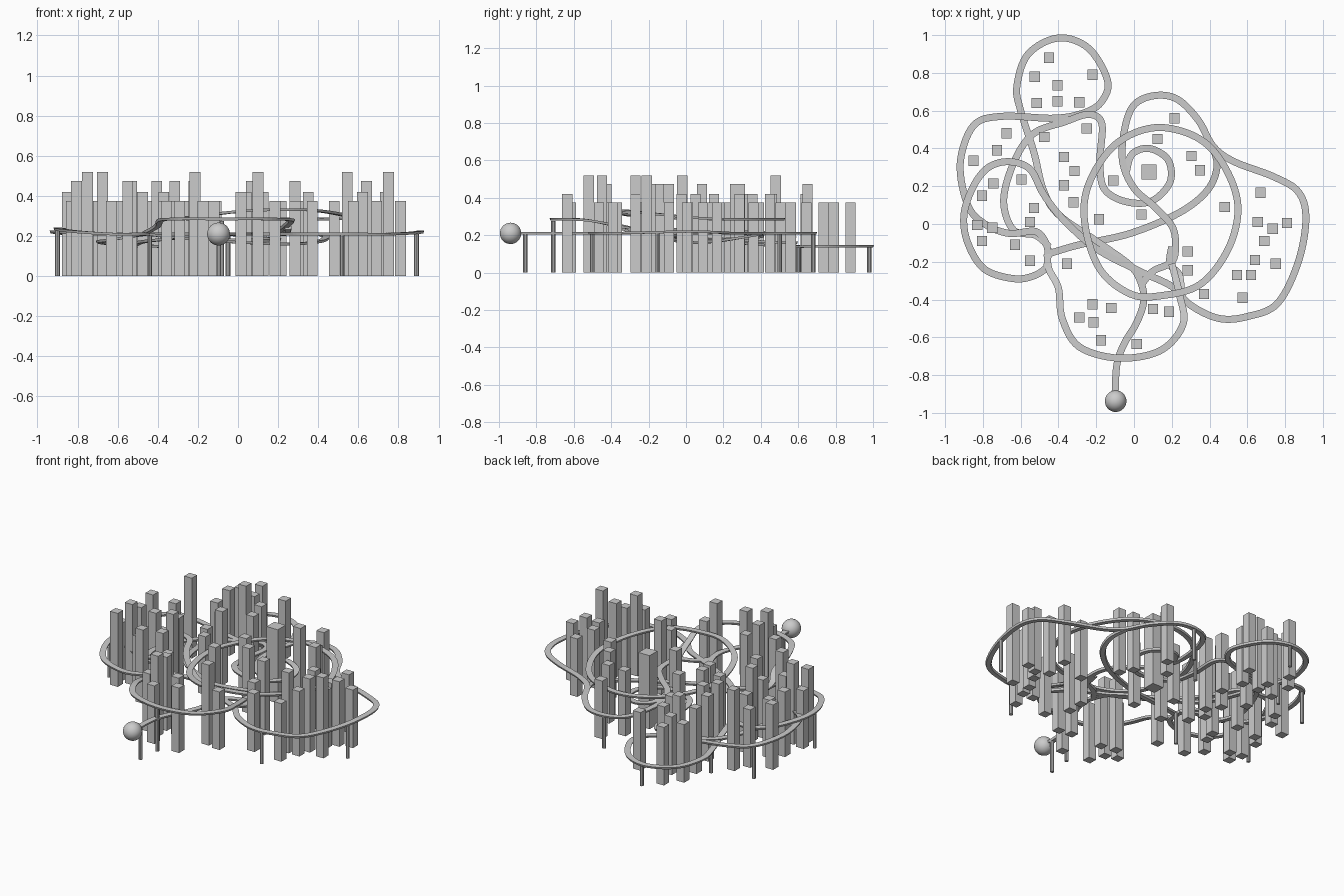
import bpy, bmesh, math
from mathutils import Vector

if "Cube" in bpy.data.objects:
    bpy.data.objects.remove(bpy.data.objects["Cube"])


def finish(name, bm, smooth=False):
    bmesh.ops.recalc_face_normals(bm, faces=bm.faces)
    for f in bm.faces:
        f.smooth = smooth
    me = bpy.data.meshes.new(name)
    bm.to_mesh(me)
    bm.free()
    ob = bpy.data.objects.new(name, me)
    bpy.context.collection.objects.link(ob)
    return ob


def spline(pts, closed, steps=8):
    """Smooth path through points given in hundredths of a unit."""
    p = [Vector(q) / 100 for q in pts]
    n = len(p)
    get = (lambda i: p[i % n]) if closed else (lambda i: p[max(0, min(n - 1, i))])
    out = []
    for i in range(n if closed else n - 1):
        a, b, c, d = (get(i + k) for k in (-1, 0, 1, 2))
        for s in range(steps):
            t = s / steps
            out.append(0.5 * (2 * b + (c - a) * t + (2 * a - 5 * b + 4 * c - d) * t * t
                              + (3 * b - a - 3 * c + d) * t ** 3))
    if not closed:
        out.append(p[-1])
    return out


def road(name, pts, closed=False, width=0.037, thick=0.013):
    path = spline(pts, closed)
    n = len(path)
    bm = bmesh.new()
    rings = []
    for i, c in enumerate(path):
        a = path[(i - 1) % n] if closed else path[max(i - 1, 0)]
        b = path[(i + 1) % n] if closed else path[min(i + 1, n - 1)]
        d = b - a
        side = Vector((-d.y, d.x, 0)).normalized() * width / 2
        rings.append([bm.verts.new(c + side * u + Vector((0, 0, v * thick / 2)))
                      for u, v in ((1, 1), (-1, 1), (-0.75, -1), (0.75, -1))])
    for i in range(n if closed else n - 1):
        r, s = rings[i], rings[(i + 1) % n]
        for k in range(4):
            bm.faces.new((r[k], r[(k + 1) % 4], s[(k + 1) % 4], s[k]))
    if not closed:
        bm.faces.new(rings[0])
        bm.faces.new(rings[-1])
    return finish(name, bm)


def tower(name, x, y, h, w=0.054):
    bm = bmesh.new()
    bmesh.ops.create_cube(bm, size=1)
    bmesh.ops.scale(bm, vec=(w, w, h), verts=bm.verts)
    bmesh.ops.translate(bm, vec=(x, y, h / 2), verts=bm.verts)
    finish(name, bm)


def post(bm, x, y, z0, z1, r):
    v = bmesh.ops.create_cone(bm, cap_ends=True, segments=10, radius1=r, radius2=r,
                              depth=z1 - z0)["verts"]
    bmesh.ops.translate(bm, vec=(x, y, (z0 + z1) / 2), verts=v)


# Towers grouped by height, positions in hundredths
towers = {
    0.375: [(-45, 88), (-52.5, 78), (-40.5, 73.5), (-29, 64.5), (-22, 79), (-25, 50.5),
            (-72.5, 39), (-74.5, 21.5), (-59.5, 23.5), (-37, 20.5), (-32, 11.5), (-55, 1),
            (-83, -0.5), (-63, -11), (-35.5, -21), (-11, 23), (-18.5, 2.5), (21.5, 56),
            (30.5, 36), (48, 9), (67, 16.5), (65.5, 1), (81, 0.5), (69, -9),
            (57.5, -39), (37, -37), (28.5, -24.5), (18.5, -46.5), (-29, -49.5),
            (-12, -44.5), (-17.5, -61.5)],
    0.42: [(-85, 33.5), (-47.5, 46), (-51.5, 64), (-80.5, 15), (4, 5), (35, 28.5),
           (73.5, -2.5), (62, -27), (1.5, -63.5), (-37, 35.5), (12.5, 45)],
    0.475: [(-80.5, -9), (-55, -19.5), (-40.5, 65), (-31.5, 28), (28.5, -14.5),
            (64, -19), (-22, -42.5), (-53, 8.5)],
    0.52: [(-67.5, 48), (-75, -2), (54.5, -27), (75, -21), (10, -45), (-21.5, -52)],
}
for h, spots in towers.items():
    for i, (x, y) in enumerate(spots):
        tower(f"tower_{int(h * 1000)}_{i}", x / 100, y / 100, h)
tower("central_tower", 0.08, 0.275, 0.475, 0.08)

# Elevated roads
road("entry_and_west_road", [
    (-10, -90, 21), (-9, -74, 21), (-5, -63, 21), (1, -53, 21), (5, -42, 21), (4, -32, 21),
    (-2, -22, 21), (-20, -9, 20), (-40, 5, 18), (-48, 18, 17), (-53, 38, 15), (-60, 60, 14),
    (-62, 73, 14), (-56, 90, 14), (-40, 98.5, 14), (-24, 93, 14), (-14, 76, 14),
    (-17, 65, 14), (-26, 59, 14), (-42, 56, 15), (-70, 57, 19), (-85, 52, 21), (-92, 32, 22),
    (-88, 10, 22), (-79, 0, 21), (-66, -5, 21), (-52, -4, 21), (-46, -12, 21),
    (-46, -22, 21)])
road("south_loop_road", [
    (-46, -16, 21), (-45, -24, 22), (-40, -34, 25), (-38, -50, 28), (-29, -65, 28.5),
    (-8, -71, 28.5), (14, -67, 28.5), (26, -53, 28), (24, -37, 25), (20, -21, 22)])
road("west_to_east_road", [
    (-45, -22, 21), (-52, -27, 21), (-63, -29, 21), (-79, -24, 22), (-88, -10, 23),
    (-90, 5, 23.5), (-85, 20, 23), (-77, 30, 22), (-66, 33, 21), (-55, 29, 21), (-48, 16, 21),
    (-38, 3, 21), (-20, -13, 21), (3, -25, 21), (20, -33, 21), (30, -43, 21), (45, -50, 21),
    (60, -49, 21), (76, -42, 21), (87, -20, 21.5), (91, 3, 22), (87, 17, 21.5), (74, 25, 21),
    (53, 33, 21), (42, 41, 21), (34, 55, 21), (23, 66, 21), (11, 68, 21), (0, 63, 21),
    (-5, 50, 21), (-6, 33, 21), (0, 19, 21), (11, 9, 21), (20, -1, 21), (22, -11, 21),
    (20, -20, 21), (10, -25, 21), (4, -32, 21)])
road("slip_road", [(20, -12, 21), (19, -21, 21), (24, -27, 21), (25, -36, 24)])
road("central_oval_road", [
    (11, 51, 28.5), (-10, 42, 28.5), (-24, 21, 28.5), (-26, 0, 29), (-18, -24, 30),
    (-2, -37, 32), (14, -38, 33), (35, -32, 33), (50, -13, 31), (55, 10, 29),
    (47, 32, 28.5), (33, 46, 28.5)], True)
road("inner_spiral_road", [
    (-45, -12, 21), (-52, -6, 20), (-64, -3, 18), (-69, 13, 17), (-63, 34, 16),
    (-53, 48, 15), (-37, 54, 15), (-24, 58, 16), (-17, 53, 16), (-18, 34, 17), (-16, 19, 18),
    (-5, 12, 18), (9, 12, 18), (19, 22, 18), (18, 34, 18.5), (8, 40, 19.5), (-1, 37, 20.5),
    (-4, 28, 21)])
road("cross_road", [
    (-46, -16, 21), (-29, -11, 19), (-2, -5, 17), (24, 6, 16), (39, 18, 17), (44, 31, 19),
    (41, 42, 21)])

# Round columns with twin pegs carrying the roads
bm = bmesh.new()
for x, y, z in ((-9.5, -86, 21), (89, -15, 21.5), (-90, -3, 23), (-37, 98, 14), (52, -50, 21),
                (-8, -71, 28), (11, 68, 21), (-85, 52, 21), (-44, -14, 21), (-60, 60, 14),
                (-5, 50, 21)):
    x, y, z = x / 100, y / 100, z / 100
    post(bm, x, y, 0, z - 0.005, 0.012)
finish("road_columns", bm)

# Sphere at the end of the entry road
bm = bmesh.new()
bmesh.ops.create_uvsphere(bm, u_segments=32, v_segments=16, radius=0.057)
bmesh.ops.translate(bm, vec=(-0.097, -0.938, 0.21), verts=bm.verts)
finish("entry_sphere", bm, True)
